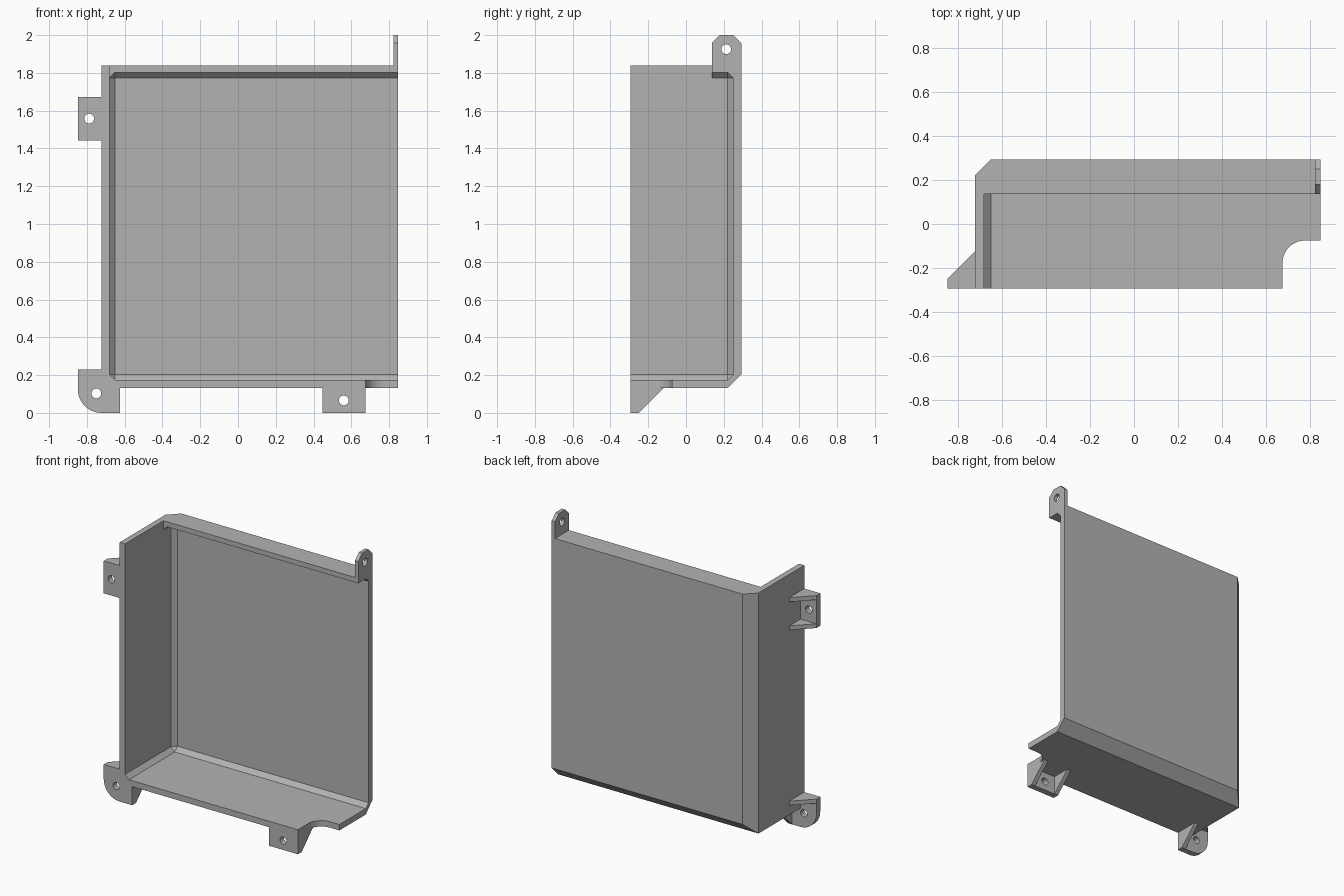
import bpy, bmesh, math
from mathutils import Vector

if "Cube" in bpy.data.objects:
    bpy.data.objects.remove(bpy.data.objects["Cube"], do_unlink=True)

grey = bpy.data.materials.new("plain grey")
grey.use_nodes = True
GREY = (0.45, 0.45, 0.45, 1)
grey.diffuse_color = GREY
grey.node_tree.nodes["Principled BSDF"].inputs["Base Color"].default_value = GREY

# Main dimensions
L, R, SIDE = -0.848, 0.848, -0.723      # bracket edge, open edge, outer side wall
F, B = -0.293, 0.293                    # front and back
BOTTOM, TOP = 0.132, 1.838              # shell underside and top
WALL, CHAMFER = 0.042, 0.03
PLATE, GUSSET, HOLE = 0.043, 0.03, 0.026
RIM = 0.137                             # front of the top rim
ROOF = 1.803                            # underside of the top rim
parts = []


def finish(name, bm):
    bmesh.ops.recalc_face_normals(bm, faces=bm.faces)
    mesh = bpy.data.meshes.new(name)
    bm.to_mesh(mesh)
    bm.free()
    mesh.materials.append(grey)
    obj = bpy.data.objects.new(name, mesh)
    bpy.context.collection.objects.link(obj)
    parts.append(obj)
    return obj


def prism(name, points, axis, lo, hi):
    """Extrude an outline along an axis; the outline uses the other two axes in order."""
    def place(p, t):
        c = list(p)
        c.insert("xyz".index(axis), t)
        return c
    bm = bmesh.new()
    face = bm.faces.new([bm.verts.new(place(p, lo)) for p in points])
    ext = bmesh.ops.extrude_face_region(bm, geom=[face])
    shift = Vector(place((0, 0), hi - lo))
    bmesh.ops.translate(bm, vec=shift, verts=[v for v in ext["geom"] if isinstance(v, bmesh.types.BMVert)])
    return finish(name, bm)


def box(name, lo, hi, bevel=0, chosen=None):
    """Box between two corners, with chamfers on the edges picked by a rule."""
    bm = bmesh.new()
    bmesh.ops.create_cube(bm, size=1)
    for v in bm.verts:
        v.co = [lo[i] if v.co[i] < 0 else hi[i] for i in range(3)]
    if bevel:
        edges = [e for e in bm.edges if chosen((e.verts[0].co + e.verts[1].co) / 2)]
        bmesh.ops.bevel(bm, geom=edges, offset=bevel, offset_type='OFFSET',
                        segments=1, affect='EDGES', profile=0.5)
    return finish(name, bm)


def arc(cx, cy, r, start, end, steps=12):
    return [(cx + r * math.cos(math.radians(start + (end - start) * i / steps)),
             cy + r * math.sin(math.radians(start + (end - start) * i / steps)))
            for i in range(steps + 1)]


def cut(obj, cutter):
    mod = obj.modifiers.new("cut", 'BOOLEAN')
    mod.operation, mod.solver, mod.object = 'DIFFERENCE', 'EXACT', cutter
    bpy.context.view_layer.objects.active = obj
    bpy.ops.object.modifier_apply(modifier=mod.name)
    parts.remove(cutter)
    bpy.data.objects.remove(cutter, do_unlink=True)


def drill(obj, axis, u, v, lo, hi):
    cut(obj, prism("drill", arc(u, v, HOLE, 0, 345, 23), axis, lo - 0.05, hi + 0.05))


# Shell: block with outer chamfers along the back, hollowed from front and open side
def near(a, b):
    return abs(a - b) < 1e-4


shell = box("shell", (SIDE, F, BOTTOM), (R, B, TOP), 0.073,
            lambda m: near(m.y, B) and (near(m.x, SIDE) or near(m.z, BOTTOM)))
cut(shell, box("cavity", (SIDE + WALL, F - 0.2, BOTTOM + WALL), (R + 0.2, B - WALL, ROOF), CHAMFER,
               lambda m: m.x < R + 0.1 and m.y > F - 0.1))
cut(shell, box("top_opening", (SIDE + WALL, F - 0.2, 1.6), (R + 0.2, RIM, TOP + 0.2)))

# Rounded notch in the open corner of the floor
notch = [(0.675, F - 0.1)] + arc(0.777, -0.177, 0.102, 180, 90) + [(R + 0.1, -0.075), (R + 0.1, F - 0.1)]
cut(shell, prism("notch", notch, 'z', BOTTOM - 0.1, BOTTOM + 0.1))

# Upright tab on the top rim
c = 0.042
tab = prism("top_tab", [(RIM, TOP), (RIM, 2 - c), (RIM + c, 2), (B - c, 2), (B, 2 - c), (B, TOP)],
            'x', R - 0.026, R)
drill(tab, 'x', 0.213, 1.925, R - 0.026, R)


# Mounting brackets: a drilled front plate stiffened by triangular gussets
def bracket_plate(name, points, hole):
    drill(prism(name, points, 'y', F, F + PLATE), 'y', *hole, F, F + PLATE)


def side_gusset(name, z):
    y = F + PLATE
    prism(name, [(L, y), (SIDE, y), (SIDE, y + SIDE - L)], 'z', z, z + GUSSET)


def floor_gusset(name, x):
    y = F + PLATE
    prism(name, [(y, 0), (y, BOTTOM), (y + BOTTOM, BOTTOM)], 'x', x, x + GUSSET)


bracket_plate("side_bracket", [(L, 1.443), (SIDE, 1.443), (SIDE, 1.673), (L, 1.673)], (-0.788, 1.558))
side_gusset("side_gusset_lower", 1.443)
side_gusset("side_gusset_upper", 1.673 - GUSSET)

corner = arc(L + 0.125, 0.125, 0.125, 180, 270) + [
    (-0.625, 0), (-0.625, BOTTOM), (SIDE, BOTTOM), (SIDE, 0.23), (L, 0.23)]
bracket_plate("corner_bracket", corner, (-0.75, 0.103))
side_gusset("corner_gusset_side", 0.23 - GUSSET)
floor_gusset("corner_gusset_floor", -0.625 - GUSSET)

bracket_plate("floor_bracket", [(0.448, 0), (0.675, 0), (0.675, BOTTOM), (0.448, BOTTOM)], (0.56, 0.066))
floor_gusset("floor_gusset_right", 0.448)
floor_gusset("floor_gusset_left", 0.675 - GUSSET)

# Smooth only the rounded surfaces
bpy.ops.object.select_all(action='DESELECT')
for part in parts:
    part.select_set(True)
bpy.context.view_layer.objects.active = shell
bpy.ops.object.shade_smooth_by_angle(angle=math.radians(30))
